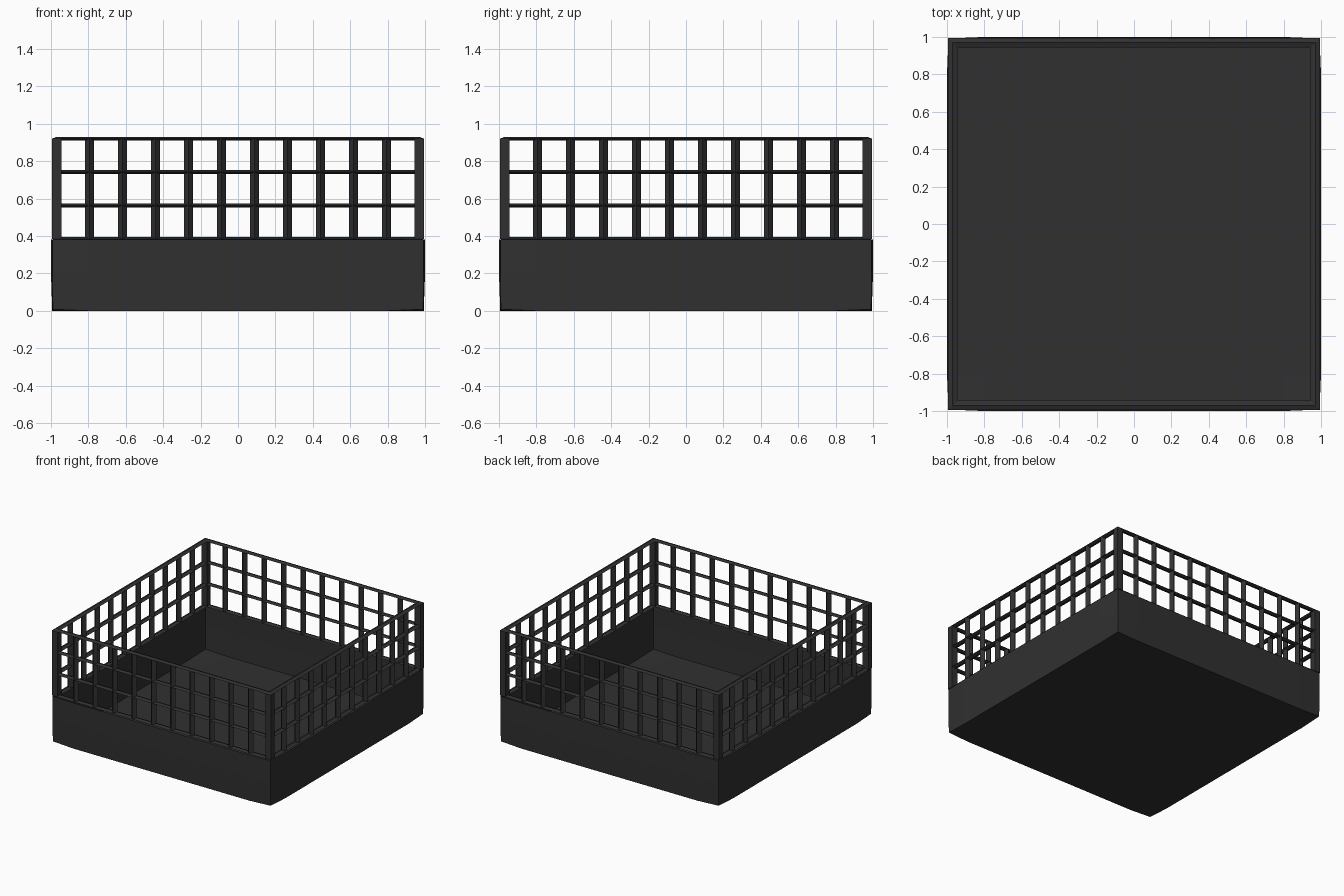
import bpy, bmesh, math

if "Cube" in bpy.data.objects:
    bpy.data.objects.remove(bpy.data.objects["Cube"])

black = bpy.data.materials.new("dark_grey")
black.diffuse_color = (0.03, 0.03, 0.03, 1)
black.use_nodes = True
black.node_tree.nodes["Principled BSDF"].inputs["Base Color"].default_value = black.diffuse_color


def finish(bm, name):
    bmesh.ops.recalc_face_normals(bm, faces=bm.faces)
    me = bpy.data.meshes.new(name)
    bm.to_mesh(me)
    bm.free()
    me.materials.append(black)
    ob = bpy.data.objects.new(name, me)
    bpy.context.collection.objects.link(ob)
    return ob


def bulge(t):
    # 1 across the middle of a side, fading to 0 at its corners
    return min(1.0, max(0.0, (0.99 - abs(t)) / 0.19))


# Open thin tray with gently bowed sides and floor
STEPS = [-0.99, -0.8, -0.4, 0, 0.4, 0.8, 0.99]
LEVELS = [0, 0.2, 0.38]
bm = bmesh.new()


def tray_point(x, y, z):
    g = min(1.0, z / 0.2)
    px, py, pz = x, y, z
    if abs(x) == 0.99:
        px += math.copysign(0.002 * g + 0.008 * bulge(y) * (0.4 + 0.6 * g), x)
    if abs(y) == 0.99:
        py += math.copysign(0.002 * g + 0.008 * bulge(x) * (0.4 + 0.6 * g), y)
    if z == 0:
        pz = 0.008 * (1 - max(bulge(x), bulge(y)))
    return bm.verts.new((px, py, pz))


def patch(us, vs, place):
    grid = [[tray_point(*place(u, v)) for v in vs] for u in us]
    for i in range(len(us) - 1):
        for j in range(len(vs) - 1):
            bm.faces.new((grid[i][j], grid[i + 1][j], grid[i + 1][j + 1], grid[i][j + 1]))


patch(STEPS, STEPS, lambda u, v: (u, v, 0))
for s in (-0.99, 0.99):
    patch(STEPS, LEVELS, lambda u, v: (u, s, v))
    patch(STEPS, LEVELS, lambda u, v: (s, u, v))
bmesh.ops.remove_doubles(bm, verts=bm.verts, dist=0.0005)
finish(bm, "tray")

# Fence: diamond-section wires around the rim
R, W, H = 0.97, 0.025, 0.01
Z0, Z1 = 0.385, 0.92


def rail(z, name):
    bm = bmesh.new()
    section = [(R + W, z), (R, z + H), (R - W, z), (R, z - H)]
    rings = [[bm.verts.new((sx * r, sy * r, h)) for r, h in section]
             for sx, sy in ((1, 1), (-1, 1), (-1, -1), (1, -1))]
    for i in range(4):
        a, b = rings[i], rings[(i + 1) % 4]
        for j in range(4):
            k = (j + 1) % 4
            bm.faces.new((a[j], b[j], b[k], a[k]))
    finish(bm, name)


for i in range(4):
    rail(Z0 + (Z1 - Z0) * i / 3, f"fence_rail_{i + 1}")


def post(bm, x, y, corner):
    w = W
    if corner:
        outline = [(w, w), (-w, w), (-w, -w), (w, -w)]
    else:
        outline = [(w, 0), (0, w), (-w, 0), (0, -w)]
    lo, hi = [[bm.verts.new((x + dx, y + dy, z)) for dx, dy in outline] for z in (Z0, Z1)]
    for j in range(4):
        k = (j + 1) % 4
        bm.faces.new((lo[j], lo[k], hi[k], hi[j]))
    bm.faces.new(lo)
    bm.faces.new(hi)


# Eleven bays per side
bm = bmesh.new()
for i in range(1, 11):
    t = -R + 2 * R * i / 11
    for s in (-R, R):
        post(bm, t, s, False)
        post(bm, s, t, False)
for sx in (-R, R):
    for sy in (-R, R):
        post(bm, sx, sy, True)
finish(bm, "fence_posts")
